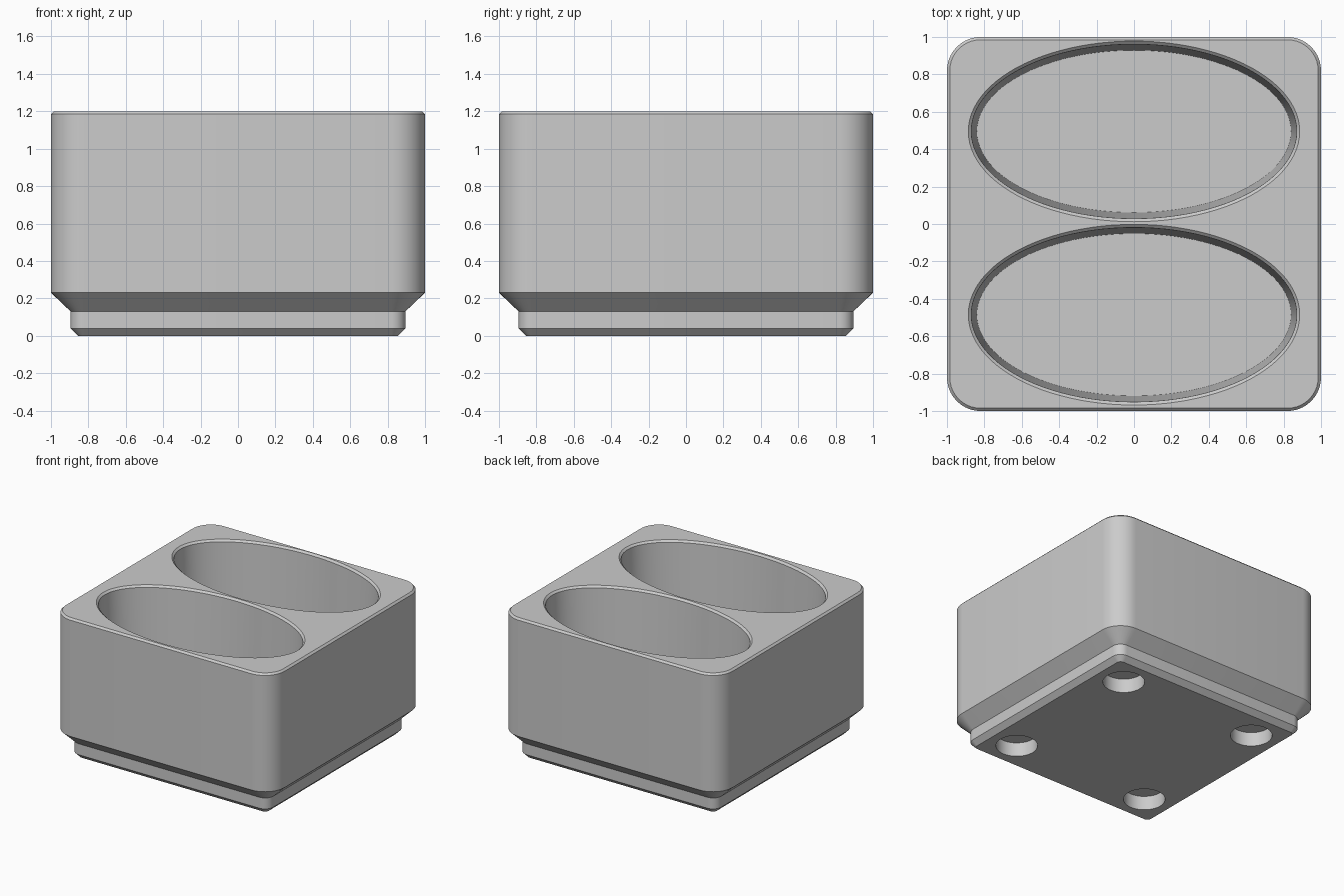
import bpy, bmesh, math

cube = bpy.data.objects.get("Cube")
if cube:
    bpy.data.objects.remove(cube, do_unlink=True)

grey = bpy.data.materials.new("plain_grey")
grey.use_nodes = True
COLOUR = (0.6, 0.6, 0.6, 1)
grey.diffuse_color = COLOUR
grey.node_tree.nodes["Principled BSDF"].inputs["Base Color"].default_value = COLOUR


def loft(name, rings):
    """Closed solid skinned through rings of equal point count, bottom to top."""
    bm = bmesh.new()
    loops = [[bm.verts.new(p) for p in ring] for ring in rings]
    n = len(loops[0])
    for low, high in zip(loops, loops[1:]):
        for i in range(n):
            j = (i + 1) % n
            bm.faces.new((low[i], low[j], high[j], high[i]))
    bm.faces.new(loops[0][::-1])
    bm.faces.new(loops[-1])
    mesh = bpy.data.meshes.new(name)
    bm.to_mesh(mesh)
    bm.free()
    mesh.materials.append(grey)
    obj = bpy.data.objects.new(name, mesh)
    bpy.context.collection.objects.link(obj)
    return obj


def rounded_square(half, z, corner=0.82, steps=10):
    """Square ring whose corner arcs all share the same centres."""
    r = half - corner
    points = []
    for k, (sx, sy) in enumerate(((1, 1), (-1, 1), (-1, -1), (1, -1))):
        for s in range(steps + 1):
            a = math.pi / 2 * (k + s / steps)
            points.append((sx * corner + r * math.cos(a), sy * corner + r * math.sin(a), z))
    return points


def ellipse(cx, cy, a, b, z, n=96):
    return [(cx + a * math.cos(t * math.tau / n), cy + b * math.sin(t * math.tau / n), z)
            for t in range(n)]


# Block with a stepped foot and a chamfered top rim
TOP = 1.2
profile = [(0.855, 0), (0.895, 0.04), (0.895, 0.13), (1, 0.23), (1, TOP - 0.015), (0.985, TOP)]
block = loft("holder_block", [rounded_square(h, z) for h, z in profile])

# Two tapered oval pockets with chamfered mouths
cutters = []
pocket = [(0.84, 0.434, 0.24), (0.87, 0.466, TOP - 0.015), (0.886, 0.483, TOP), (0.886, 0.483, 1.3)]
for label, cy in (("back", 0.495), ("front", -0.485)):
    cutters.append(loft(label + "_pocket_cutter",
                        [ellipse(0, cy, a, b, z) for a, b, z in pocket]))

# Four round magnet holes underneath
for sx in (-1, 1):
    for sy in (-1, 1):
        cutters.append(loft("magnet_hole_cutter",
                            [ellipse(sx * 0.627, sy * 0.627, 0.157, 0.157, z, 48)
                             for z in (-0.1, 0.116)]))

# Cut everything, then drop the cutters
bpy.ops.object.select_all(action="DESELECT")
block.select_set(True)
bpy.context.view_layer.objects.active = block
for cutter in cutters:
    cutter.hide_render = True
    mod = block.modifiers.new("cut", "BOOLEAN")
    mod.operation = "DIFFERENCE"
    mod.solver = "EXACT"
    mod.object = cutter
    bpy.ops.object.modifier_apply(modifier=mod.name)
    bpy.data.objects.remove(cutter, do_unlink=True)

bpy.ops.object.shade_smooth_by_angle(angle=math.radians(25))
